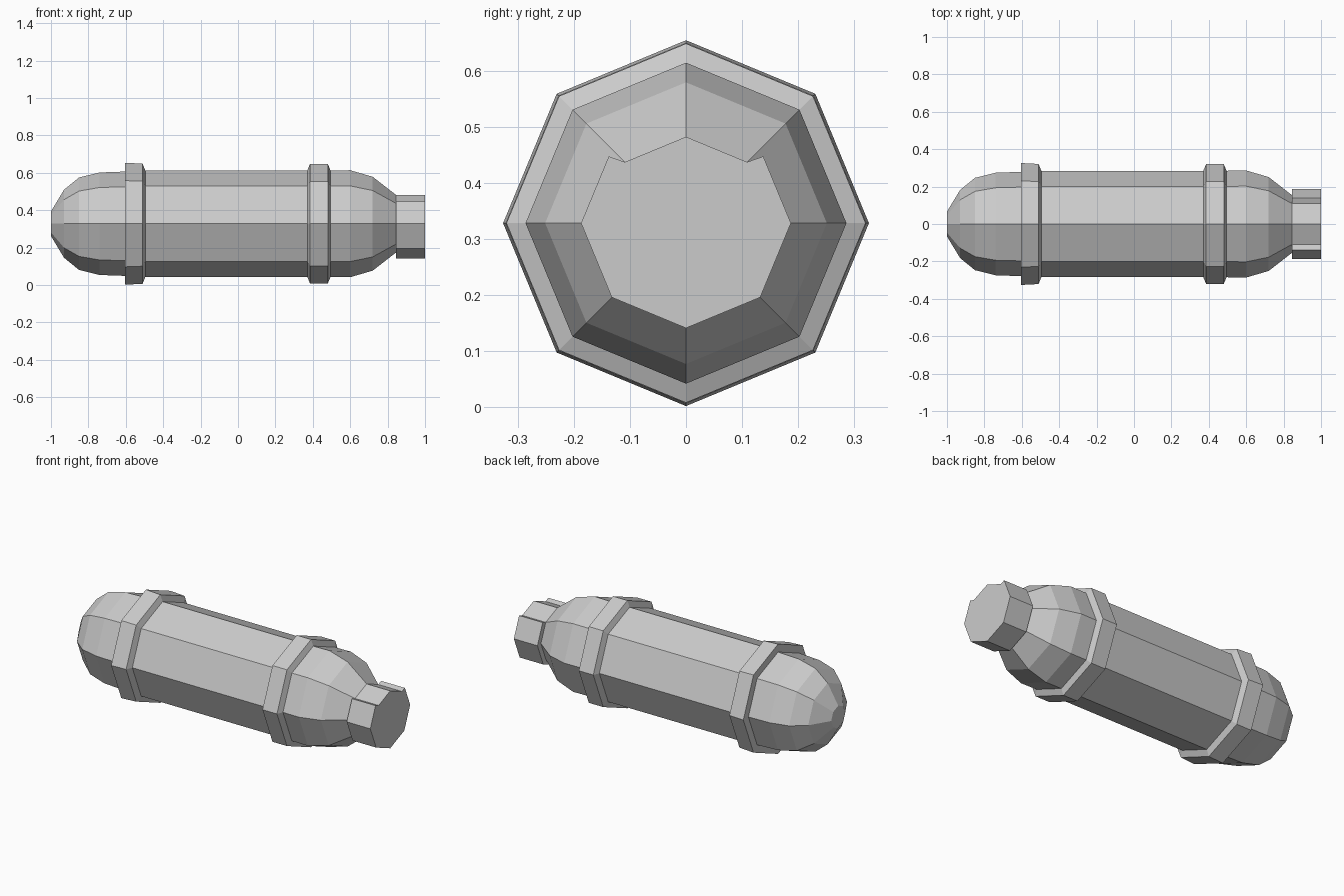
import bpy, bmesh, math
from mathutils import Vector

old = bpy.data.objects.get("Cube")
if old:
    bpy.data.objects.remove(old, do_unlink=True)

AXIS_Z = 0.328
SIDES = 8

grey = bpy.data.materials.new("plain grey")
grey.use_nodes = True
colour = (0.6, 0.6, 0.6, 1)
grey.diffuse_color = colour
grey.node_tree.nodes["Principled BSDF"].inputs["Base Color"].default_value = colour


def finish(bm, name):
    bmesh.ops.recalc_face_normals(bm, faces=bm.faces)
    mesh = bpy.data.meshes.new(name)
    bm.to_mesh(mesh)
    bm.free()
    mesh.materials.append(grey)
    obj = bpy.data.objects.new(name, mesh)
    obj.location.z = AXIS_Z
    bpy.context.collection.objects.link(obj)


def corner(x, radius, i):
    a = 2 * math.pi * i / SIDES
    return Vector((x, radius * math.sin(a), radius * math.cos(a)))


def lathe(name, profile):
    """Octagonal solid along x from (x, radius) pairs, with flat ends."""
    bm = bmesh.new()
    rings = [[bm.verts.new(corner(x, r, i)) for i in range(SIDES)]
             for x, r in profile]
    for a, b in zip(rings, rings[1:]):
        for i in range(SIDES):
            j = (i + 1) % SIDES
            bm.faces.new((a[i], a[j], b[j], b[i]))
    bm.faces.new(rings[0])
    bm.faces.new(rings[-1])
    finish(bm, name)


# Main tube and its two end caps
lathe("body_tube", [(-0.6, 0.284), (0.48, 0.284)])
lathe("rounded_cap", [(-1, 0.066), (-0.93, 0.182), (-0.85, 0.247),
                      (-0.74, 0.274), (-0.6, 0.279)])
lathe("tapered_cap", [(0.45, 0.284), (0.6, 0.286), (0.72, 0.251), (0.845, 0.154)])

# Raised collars
lathe("left_collar", [(-0.605, 0.27), (-0.605, 0.326), (-0.51, 0.321),
                      (-0.495, 0.283)])
lathe("right_collar", [(0.37, 0.283), (0.385, 0.32), (0.48, 0.32), (0.495, 0.284)])

# Nozzle: an octagonal core in a sleeve that is open at the top
lathe("nozzle_core", [(0.84, 0.154), (1, 0.154)])

R_OUT, R_IN = 0.187, 0.154
upper = corner(0, R_OUT, 1).lerp(corner(0, R_OUT, 2), 0.1)
outer = [upper] + [corner(0, R_OUT, i) for i in range(2, 7)]
outer.append(Vector((0, -upper.y, upper.z)))
inner = [corner(0, R_IN, i) for i in range(1, 8)]
bm = bmesh.new()
sections = [[[bm.verts.new(p + Vector((x, 0, 0))) for p in line]
             for line in (outer, inner)] for x in (0.845, 1)]
(o0, i0), (o1, i1) = sections
for k in range(len(outer) - 1):
    bm.faces.new((o0[k], o0[k + 1], o1[k + 1], o1[k]))
    bm.faces.new((i0[k], i0[k + 1], i1[k + 1], i1[k]))
    bm.faces.new((o0[k], o0[k + 1], i0[k + 1], i0[k]))
    bm.faces.new((o1[k], o1[k + 1], i1[k + 1], i1[k]))
for k in (0, -1):
    bm.faces.new((o0[k], o1[k], i1[k], i0[k]))
finish(bm, "nozzle_sleeve")
